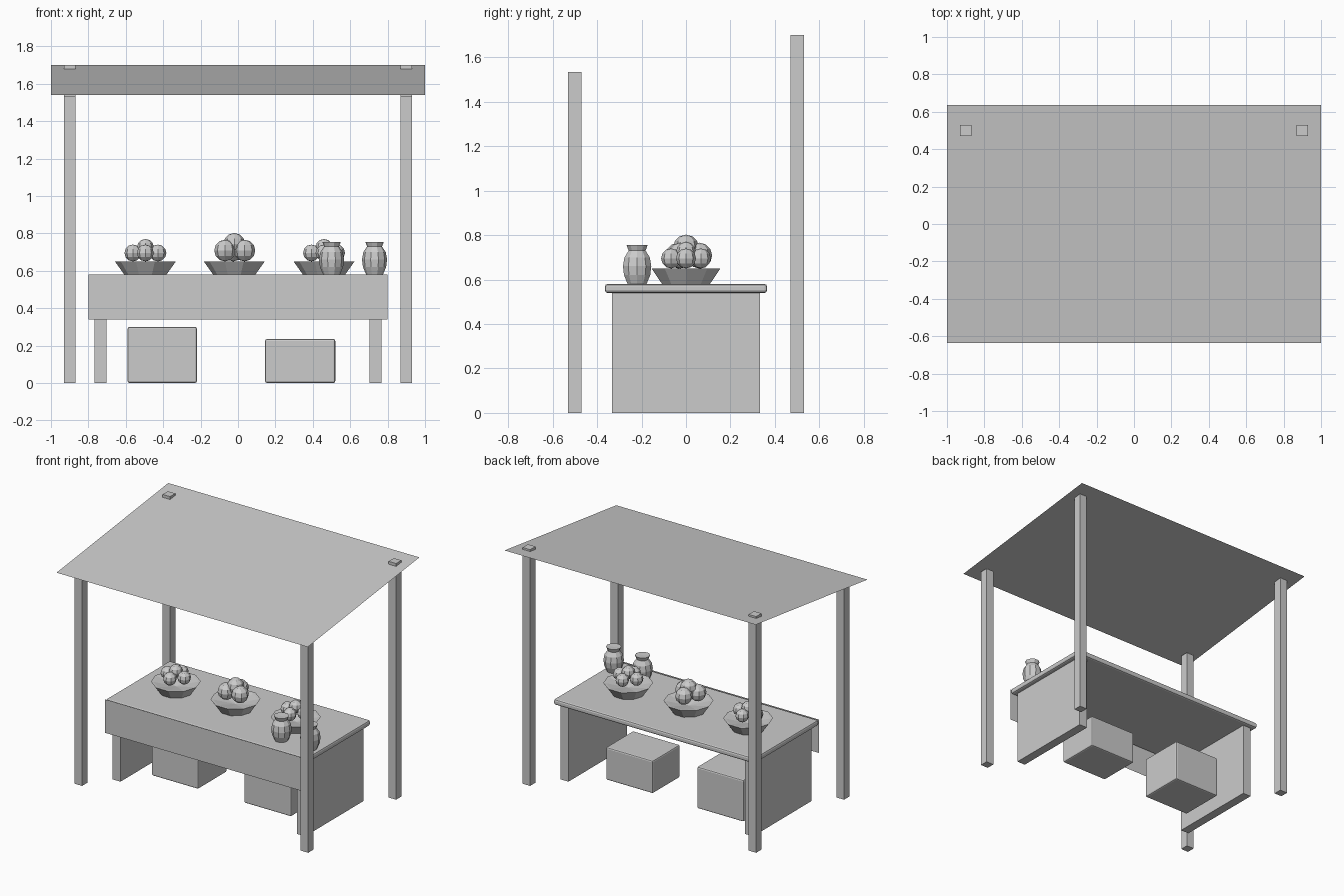
import bpy, bmesh, math
from mathutils import Vector, Matrix

if "Cube" in bpy.data.objects:
    bpy.data.objects.remove(bpy.data.objects["Cube"])


def make(name, bm):
    bmesh.ops.recalc_face_normals(bm, faces=bm.faces)
    me = bpy.data.meshes.new(name)
    bm.to_mesh(me)
    bm.free()
    ob = bpy.data.objects.new(name, me)
    bpy.context.collection.objects.link(ob)
    return ob


def box(name, lo, hi, bevel=0.0):
    lo, hi = Vector(lo), Vector(hi)
    bm = bmesh.new()
    bmesh.ops.create_cube(bm, size=1.0, matrix=Matrix.Translation((lo + hi) / 2) @ Matrix.Diagonal((*(hi - lo), 1)))
    ob = make(name, bm)
    if bevel:
        mod = ob.modifiers.new("Bevel", "BEVEL")
        mod.width, mod.segments = bevel, 2
    return ob


def sheet(name, corners):
    bm = bmesh.new()
    bm.faces.new([bm.verts.new(c) for c in corners])
    return make(name, bm)


def lathe(name, profile, loc, sides=10):
    bm = bmesh.new()
    vs = [bm.verts.new((r, 0, z)) for r, z in profile]
    edges = [bm.edges.new(p) for p in zip(vs, vs[1:])]
    bmesh.ops.spin(bm, geom=vs + edges, cent=(0, 0, 0), axis=(0, 0, 1), angle=math.tau, steps=sides)
    bmesh.ops.remove_doubles(bm, verts=bm.verts, dist=1e-4)
    ob = make(name, bm)
    ob.location = loc
    return ob


def fruit(name, loc, r):
    bm = bmesh.new()
    bmesh.ops.create_uvsphere(bm, u_segments=8, v_segments=6, radius=r)
    make(name, bm).location = loc


# Sloping cloth canopy and its posts
sheet("canopy", [(-1, -.635, 1.54), (1, -.635, 1.54), (1, .635, 1.70), (-1, .635, 1.70)])
for x in (-.9, .9):
    for label, y, top in (("front", -.5, 1.535), ("back", .5, 1.70)):
        box(label + "_post", (x - .03, y - .03, 0), (x + .03, y + .03, top))

# Table: top, side panels, cloth skirt
T = .58
box("table_top", (-.8, -.365, .54), (.8, .365, T), .012)
for x in (-.735, .735):
    box("side_panel", (x - .0325, -.333, 0), (x + .0325, .333, .54))
sheet("front_skirt", [(-.8, -.37, .34), (.8, -.37, .34), (.8, -.37, T), (-.8, -.37, T)])

# Crates under the table
box("large_crate", (-.59, -.14, 0), (-.22, .19, .30), .01)
box("small_crate", (.145, -.14, 0), (.52, .17, .235), .01)

# Bowls heaped with fruit: x, fruit radius, ring size, ring count, first angle
for x, r, ring, n, start in ((-.495, .045, .067, 4, 0), (-.02, .058, .06, 3, 215), (.46, .045, .067, 4, 0)):
    lathe("bowl", [(0, 0), (.113, 0), (.163, .07), (.145, .068), (0, .035)], (x, 0, T))
    for i in range(n):
        a = math.radians(start) + i * math.tau / n
        fruit("fruit", (x + ring * math.cos(a), ring * math.sin(a), .65 + r), r)
    fruit("top_fruit", (x, 0, .68 + r + (.006 if n == 3 else 0)), r)

# Vases
for x in (.5, .73):
    lathe("vase", [(0, 0), (.045, 0), (.062, .04), (.067, .08), (.06, .12), (.04, .15), (.05, .175), (0, .172)], (x, -.22, T))
